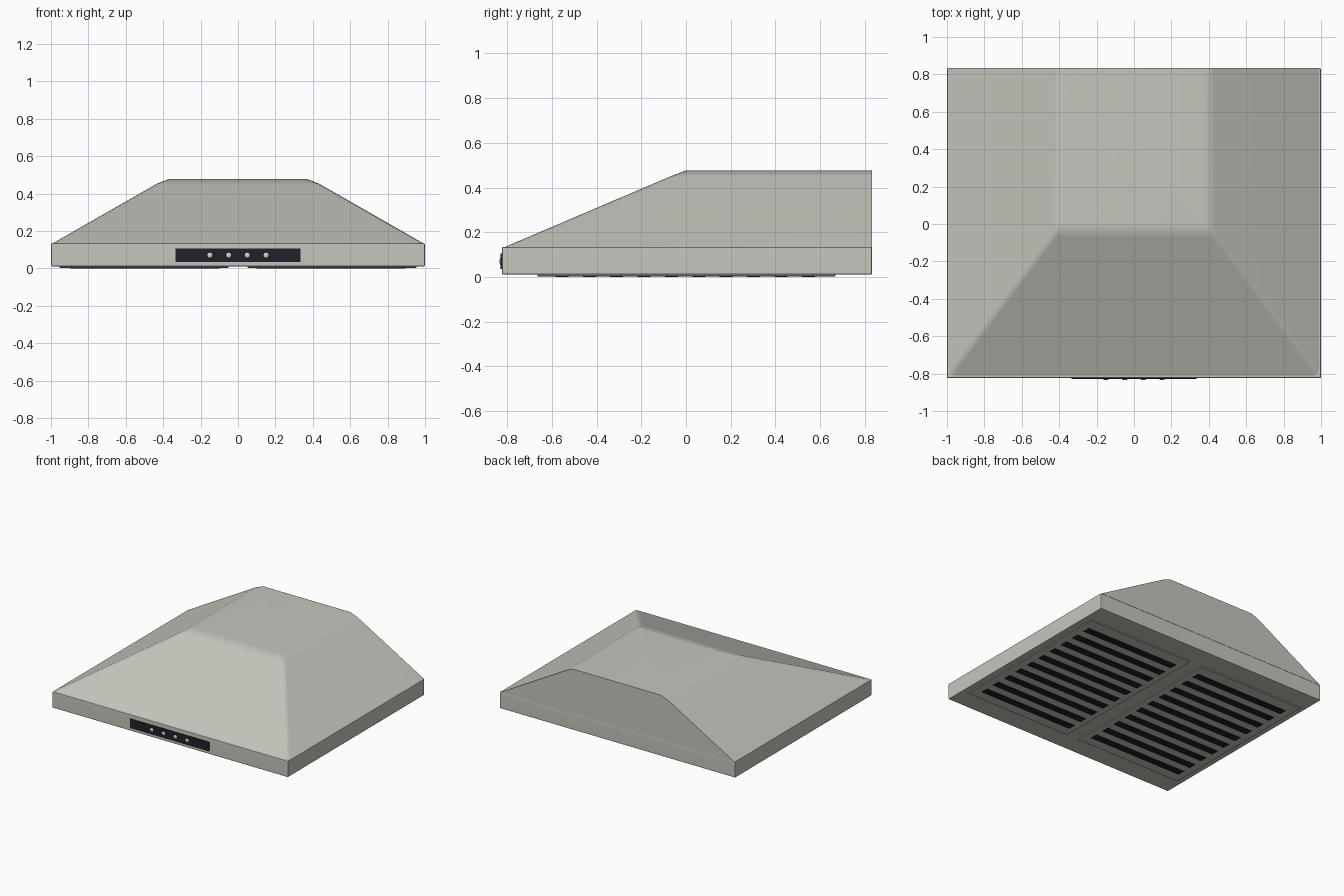
import bpy, bmesh
from mathutils import Matrix

if "Cube" in bpy.data.objects:
    bpy.data.objects.remove(bpy.data.objects["Cube"], do_unlink=True)


def material(name, rgb, rough=0.5):
    m = bpy.data.materials.new(name)
    m.use_nodes = True
    m.diffuse_color = (*rgb, 1)
    bsdf = m.node_tree.nodes["Principled BSDF"]
    bsdf.inputs["Base Color"].default_value = (*rgb, 1)
    bsdf.inputs["Roughness"].default_value = rough
    return m


steel = material("brushed_steel", (0.56, 0.565, 0.51))
black = material("black_panel", (0.015, 0.015, 0.025))
silver = material("silver_button", (0.65, 0.65, 0.65))


def finish(name, bm, mat, angle=0.6):
    bmesh.ops.recalc_face_normals(bm, faces=bm.faces)
    mesh = bpy.data.meshes.new(name)
    bm.to_mesh(mesh)
    bm.free()
    mesh.materials.append(mat)
    ob = bpy.data.objects.new(name, mesh)
    bpy.context.collection.objects.link(ob)
    bpy.ops.object.select_all(action="DESELECT")
    ob.select_set(True)
    bpy.context.view_layer.objects.active = ob
    bpy.ops.object.shade_smooth_by_angle(angle=angle)
    return ob


def box(name, x, y, z, mat, bevel=0.0, segments=2):
    """Box from (min, max) ranges, with optional rounded edges."""
    bm = bmesh.new()
    bmesh.ops.create_cube(bm, size=1)
    for v in bm.verts:
        for i, (lo, hi) in enumerate((x, y, z)):
            v.co[i] = lo if v.co[i] < 0 else hi
    if bevel:
        bmesh.ops.bevel(bm, geom=bm.edges[:], offset=bevel, segments=segments,
                        profile=0.5, affect="EDGES")
    ob = finish(name, bm, mat)
    if bevel:
        ob.modifiers.new("normals", "WEIGHTED_NORMAL").keep_sharp = True
    return ob


BACK, FRONT = 0.833, -0.824

# Rim: shallow box around the base
box("rim", (-1, 1), (FRONT, BACK), (0.01, 0.135), steel, bevel=0.008)

# Canopy: stacked rings with a flat back, hips softened
bm = bmesh.new()
rings = []
for hx, yf, z in ((0.994, -0.816, 0.132), (0.43, -0.06, 0.454), (0.37, 0, 0.477)):
    corners = ((-hx, yf), (hx, yf), (hx, BACK), (-hx, BACK))
    rings.append([bm.verts.new((x, y, z)) for x, y in corners])
for low, high in zip(rings, rings[1:]):
    for i in range(4):
        j = (i + 1) % 4
        bm.faces.new((low[i], low[j], high[j], high[i]))
bm.faces.new(rings[0][::-1])
bm.faces.new(rings[-1])
hips = [bm.edges.get((low[i], high[i]))
        for low, high in zip(rings, rings[1:]) for i in (0, 1)]
bmesh.ops.bevel(bm, geom=hips, offset=0.02, segments=2, profile=0.5, affect="EDGES")
canopy = finish("canopy", bm, steel, angle=0.7)
canopy.modifiers.new("normals", "WEIGHTED_NORMAL").keep_sharp = True

# Control panel and its buttons
box("control_panel", (-0.335, 0.335), (-0.83, FRONT + 0.01), (0.035, 0.105), black)
for n in range(4):
    bm = bmesh.new()
    place = Matrix.Translation((-0.15 + 0.1 * n, -0.829, 0.07))
    bmesh.ops.create_uvsphere(bm, u_segments=20, v_segments=10, radius=0.015,
                              matrix=place @ Matrix.Diagonal((1, 0.4, 1, 1)))
    finish(f"button_{n + 1}", bm, silver)

# Two filters underneath, each with ten dark slots
for side, sign in (("left", 1), ("right", -1)):
    def span(a, b):
        return tuple(sorted((sign * a, sign * b)))
    box(f"{side}_filter", span(0.05, 0.955), (-0.665, 0.67), (0.003, 0.02), steel,
        bevel=0.003, segments=1)
    for n in range(10):
        y = -0.555 + 0.1225 * n
        box(f"{side}_filter_slot_{n + 1}", span(0.1, 0.895), (y - 0.029, y + 0.029),
            (0, 0.006), black)
